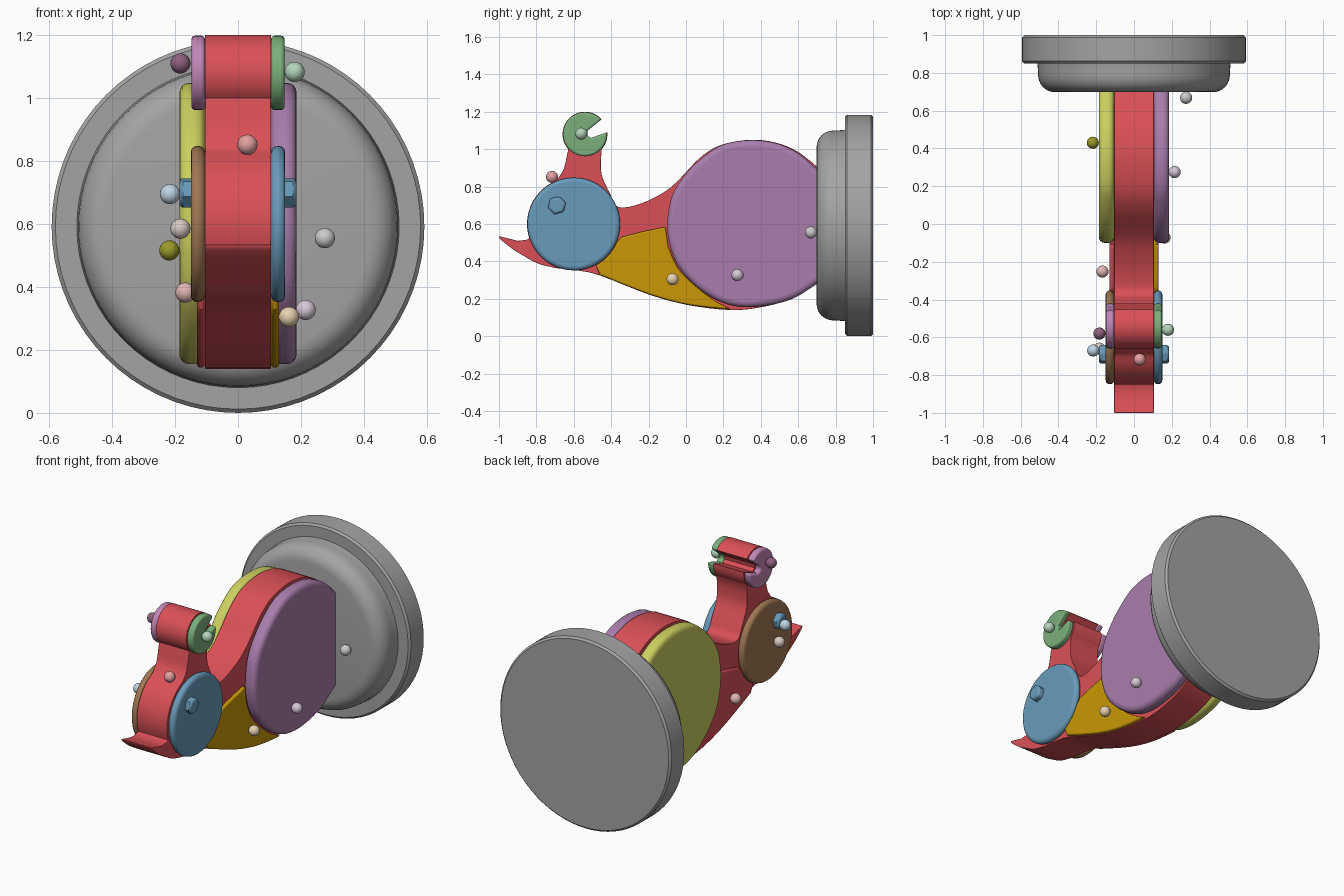
import bpy, bmesh, math
from mathutils import Vector, Matrix

if "Cube" in bpy.data.objects:
    bpy.data.objects.remove(bpy.data.objects["Cube"])


def finish(ob, color):
    bpy.context.collection.objects.link(ob)
    # colours are given as seen on screen, so brighten for shading and make linear
    mat = bpy.data.materials.new(ob.name)
    mat.diffuse_color = (*[min(1, c / .88) ** 2.2 for c in color], 1)
    mat.use_nodes = True
    mat.node_tree.nodes["Principled BSDF"].inputs["Base Color"].default_value = mat.diffuse_color
    ob.data.materials.append(mat)
    bpy.ops.object.select_all(action='DESELECT')
    ob.select_set(True)
    bpy.context.view_layer.objects.active = ob
    bpy.ops.object.shade_smooth_by_angle(angle=math.radians(35))
    return ob


def from_bmesh(name, bm, color):
    bmesh.ops.recalc_face_normals(bm, faces=bm.faces)
    me = bpy.data.meshes.new(name)
    bm.to_mesh(me)
    bm.free()
    return finish(bpy.data.objects.new(name, me), color)


def arc(cy, cz, r, a0, a1, n=16):
    steps = [math.radians(a0 + (a1 - a0) * i / n) for i in range(n + 1)]
    return [(cy + r * math.cos(a), cz + r * math.sin(a)) for a in steps]


def smooth(pts, n=4):
    """Catmull-Rom curve through an open list of points."""
    p = [Vector(q) for q in [pts[0]] + pts + [pts[-1]]]
    out = []
    for a, b, c, d in zip(p, p[1:], p[2:], p[3:]):
        for i in range(n):
            t = i / n
            out.append(tuple(0.5 * (2 * b + (c - a) * t + (2 * a - 5 * b + 4 * c - d) * t * t
                                    + (3 * b - a - 3 * c + d) * t ** 3)))
    return out + [pts[-1]]


def slab(name, profile, x0, x1, color, bevel=0.02, segments=3):
    """Side profile in (y, z) extruded along x, with rounded rims."""
    bm = bmesh.new()
    face = bm.faces.new([bm.verts.new((x0, y, z)) for y, z in profile])
    ext = bmesh.ops.extrude_face_region(bm, geom=[face])
    moved = [g for g in ext['geom'] if isinstance(g, bmesh.types.BMVert)]
    bmesh.ops.translate(bm, verts=moved, vec=(x1 - x0, 0, 0))
    ob = from_bmesh(name, bm, color)
    mod = ob.modifiers.new('rim', 'BEVEL')
    mod.width = bevel
    mod.segments = segments
    mod.limit_method = 'ANGLE'
    mod.angle_limit = math.radians(60)
    return ob


def ball(name, loc, color, r=0.032):
    bm = bmesh.new()
    bmesh.ops.create_uvsphere(bm, u_segments=24, v_segments=14, radius=r,
                              matrix=Matrix.Translation(loc))
    return from_bmesh(name, bm, color)


RED, PURPLE, YELLOW = (.75, .28, .30), (.58, .43, .59), (.70, .71, .33)
ORANGE, BLUE, BROWN = (.69, .52, .05), (.36, .53, .64), (.55, .41, .29)
GREEN, MAUVE, GREY = (.42, .60, .42), (.66, .46, .62), (.56, .56, .56)

# wall mount: wide flange with a rounded boss
rings = [(0, 1.0), (.58, 1.0), (.592, .988), (.592, .862), (.58, .85), (.512, .85), (.508, .81)]
rings += [(.42 + .088 * math.cos(a), .79 - .092 * math.sin(a))
          for a in [math.radians(d) for d in range(0, 91, 15)]] + [(0, .698)]
bm = bmesh.new()
vs = [bm.verts.new((r, y, .595)) for r, y in rings]
es = [bm.edges.new(p) for p in zip(vs, vs[1:])]
bmesh.ops.spin(bm, geom=vs + es, cent=(0, 0, .595), axis=(0, 1, 0),
               angle=math.tau, steps=72, use_duplicate=False)
bmesh.ops.remove_doubles(bm, verts=bm.verts, dist=1e-4)
bmesh.ops.translate(bm, verts=bm.verts, vec=(0, 0, -min(v.co.z for v in bm.verts)))
from_bmesh('wall_mount', bm, GREY)

# core body outline: tail, belly, back, neck, notched head
belly = smooth([(-.57, .350), (-.46, .325), (-.19, .22), (.02, .165), (.24, .14),
                (.4, .155), (.56, .2), (.72, .30)])
back = smooth([(.72, .89), (.6, .985), (.48, 1.035), (.34, 1.05), (.18, 1.02), (.07, .95),
               (-.03, .845), (-.11, .775), (-.24, .71), (-.36, .69), (-.405, .76),
               (-.45, .86), (-.455, .94)])
notch = [(-.508, 1.06), (-.53, 1.075), (-.525, 1.10)]
neck_front = smooth([(-.638, .96), (-.655, .89), (-.69, .837)])
body = (smooth([(-1, .535), (-.99, .517), (-.93, .468), (-.86, .425), (-.79, .388), (-.70, .365)])
        + belly + back
        + arc(-.54, 1.08, .12, -42, 5, 6) + notch + arc(-.54, 1.08, .12, 42, 222, 24)
        + neck_front + arc(-.6, .6, .25, 115, 198, 14)
        + [(-.855, .515), (-.90, .51), (-.94, .52)])
slab('core_body', body, -.105, .105, RED, .012, 2)

# side plates
large = smooth([(.70, .895), (.6, .98), (.48, 1.033), (.34, 1.048), (.2, 1.025),
                (.1, .965), (0, .87), (-.075, .75), (-.1, .6), (-.085, .48), (-.04, .37),
                (.05, .27), (.16, .195), (.28, .158), (.42, .162), (.57, .2), (.70, .28)])
large = [(.74, .30), (.74, .87)] + large
belly_edge = smooth([(.24, .143), (.02, .167), (-.19, .222), (-.46, .328)])
web = (belly_edge + arc(-.6, .6, .25, -62, -24, 8)
       + smooth([(-.345, .53), (-.25, .555), (-.11, .585)])
       + smooth([(-.095, .48), (-.04, .36), (.06, .26), (.16, .185)]))
disc = arc(-.6, .6, .248, 0, 352.5, 47)
claw = arc(-.54, 1.08, .118, 42, 365, 40) + notch

for side, s, cols in (('right', 1, (PURPLE, ORANGE, BLUE, GREEN)),
                      ('left', -1, (YELLOW, RED, BROWN, MAUVE))):
    slab(side + '_large_plate', large, s * .105, s * .186, cols[0], .03, 4)
    slab(side + '_web_plate', web, s * .105, s * .13, cols[1], .008, 2)
    slab(side + '_pivot_disc', disc, s * .105, s * .15, cols[2], .02)
    slab(side + '_claw_plate', claw, s * .105, s * .148, cols[3], .018)

# bolt through the pivot discs
slab('pivot_bolt', arc(-.69, .70, .05, 15, 315, 5), -.186, .186, BLUE, .012, 2)

# small balls resting on each part
ball('mount_ball', (.276, .668, .555), (.72, .71, .71))
ball('right_large_ball', (.215, .275, .327), (.74, .69, .74))
ball('right_web_ball', (.162, -.072, .305), (.80, .72, .60))
ball('left_large_ball', (-.218, .43, .516), (.52, .52, .16))
ball('left_web_ball', (-.167, -.252, .382), (.78, .62, .62))
ball('right_claw_ball', (.18, -.56, 1.083), (.62, .73, .64))
ball('left_claw_ball', (-.183, -.58, 1.11), (.49, .33, .43))
ball('body_ball', (.03, -.717, .852), (.78, .55, .55))
ball('bolt_ball', (-.216, -.67, .695), (.66, .73, .79))
ball('left_disc_ball', (-.183, -.66, .585), (.74, .69, .66))
